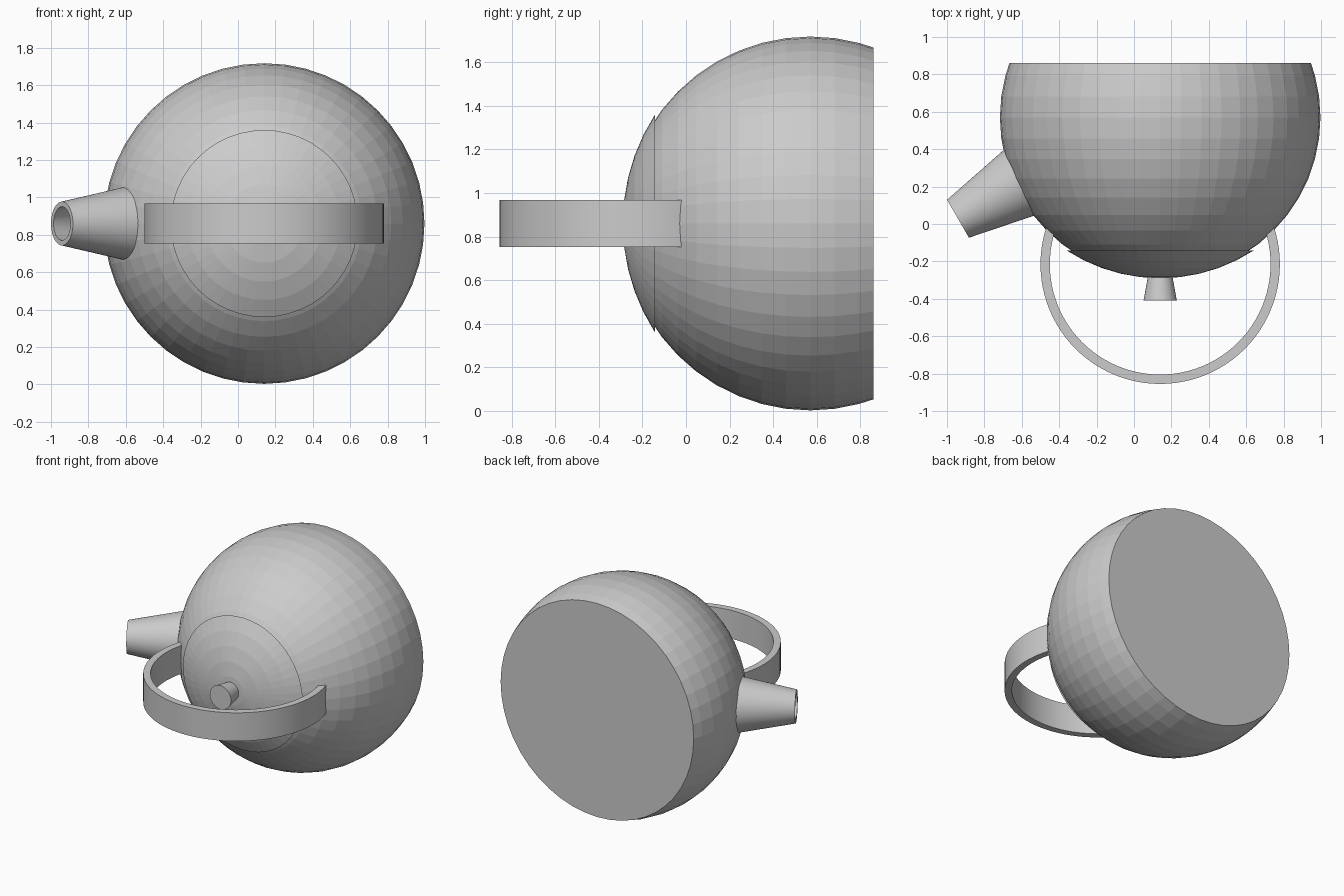
import bpy, bmesh
from math import sin, cos, radians, sqrt, asin, tau, pi
from mathutils import Matrix, Vector

if "Cube" in bpy.data.objects:
    bpy.data.objects.remove(bpy.data.objects["Cube"])

CX, CZ = 0.14, 0.86      # main axis of the pot, running along -y
R, CY = 0.857, 0.57      # body sphere


def lathe(name, profile, matrix, steps, closed=False, start=0.0, sweep=tau, smooth=False):
    """Spin a (radius, height) profile about local z."""
    bm = bmesh.new()
    rot = Matrix.Rotation(start, 3, 'Z')
    vs = [bm.verts.new(rot @ Vector((r, 0, h))) for r, h in profile]
    es = [bm.edges.new(p) for p in zip(vs, vs[1:])]
    if closed:
        es.append(bm.edges.new((vs[-1], vs[0])))
    bmesh.ops.spin(bm, geom=vs + es, cent=(0, 0, 0), axis=(0, 0, 1),
                   angle=sweep, steps=steps)
    bmesh.ops.remove_doubles(bm, verts=bm.verts, dist=1e-5)
    if sweep < tau:
        bmesh.ops.holes_fill(bm, edges=[e for e in bm.edges if e.is_boundary])
    bmesh.ops.recalc_face_normals(bm, faces=bm.faces)
    me = bpy.data.meshes.new(name)
    bm.to_mesh(me)
    bm.free()
    ob = bpy.data.objects.new(name, me)
    bpy.context.collection.objects.link(ob)
    ob.matrix_world = matrix
    if smooth:
        bpy.ops.object.select_all(action='DESELECT')
        bpy.context.view_layer.objects.active = ob
        ob.select_set(True)
        bpy.ops.object.shade_smooth_by_angle(angle=radians(30))
    return ob


# local z points to -y, so local height = -y
axis = Matrix.Translation((CX, 0, CZ)) @ Matrix.Rotation(pi / 2, 4, 'X')

# body: faceted sphere with a flat base
base = -asin((0.86 - CY) / R)
lats = [base] + [radians(7.5 * k) for k in range(-2, 12)]
body = [(0, -0.86)] + [(R * cos(a), R * sin(a) - CY) for a in lats] + [(0, R - CY)]
lathe("body", body, axis, 48)

# lid: shallow cap with an overhanging rim
LR, top, rim = 0.5, 0.29, 0.142
S = (LR**2 + (top - rim)**2) / (2 * (top - rim))
half = asin(LR / S)
lid = [(0, rim), (LR, rim)]
lid += [(S * sin(half * k / 5), top - S + S * cos(half * k / 5)) for k in (4, 3, 2, 1)]
lathe("lid", lid + [(0, top)], axis, 48)

# knob: small flared peg
lathe("knob", [(0, 0.26), (0.062, 0.26), (0.089, 0.41), (0, 0.41)], axis, 48, smooth=True)

# handle: flat band bent into an arc, ends sunk into the body
band = [(0.59, -0.107), (0.64, -0.107), (0.64, 0.107), (0.59, 0.107)]
lathe("handle", band, Matrix.Translation((CX, -0.215, CZ)), 60, closed=True,
      start=radians(158), sweep=radians(224), smooth=True)

# spout: hollow tapered tube leaning out to the left
out = Vector((-cos(radians(30)), -sin(radians(30)), 0))
tip = Vector((-0.941, 0.028, CZ))
spout = [(0.207, -0.45), (0.117, 0), (0.09, 0), (0.178, -0.45)]
lathe("spout", spout,
      Matrix.Translation(tip) @ out.to_track_quat('Z', 'Y').to_matrix().to_4x4(),
      64, closed=True, smooth=True)
